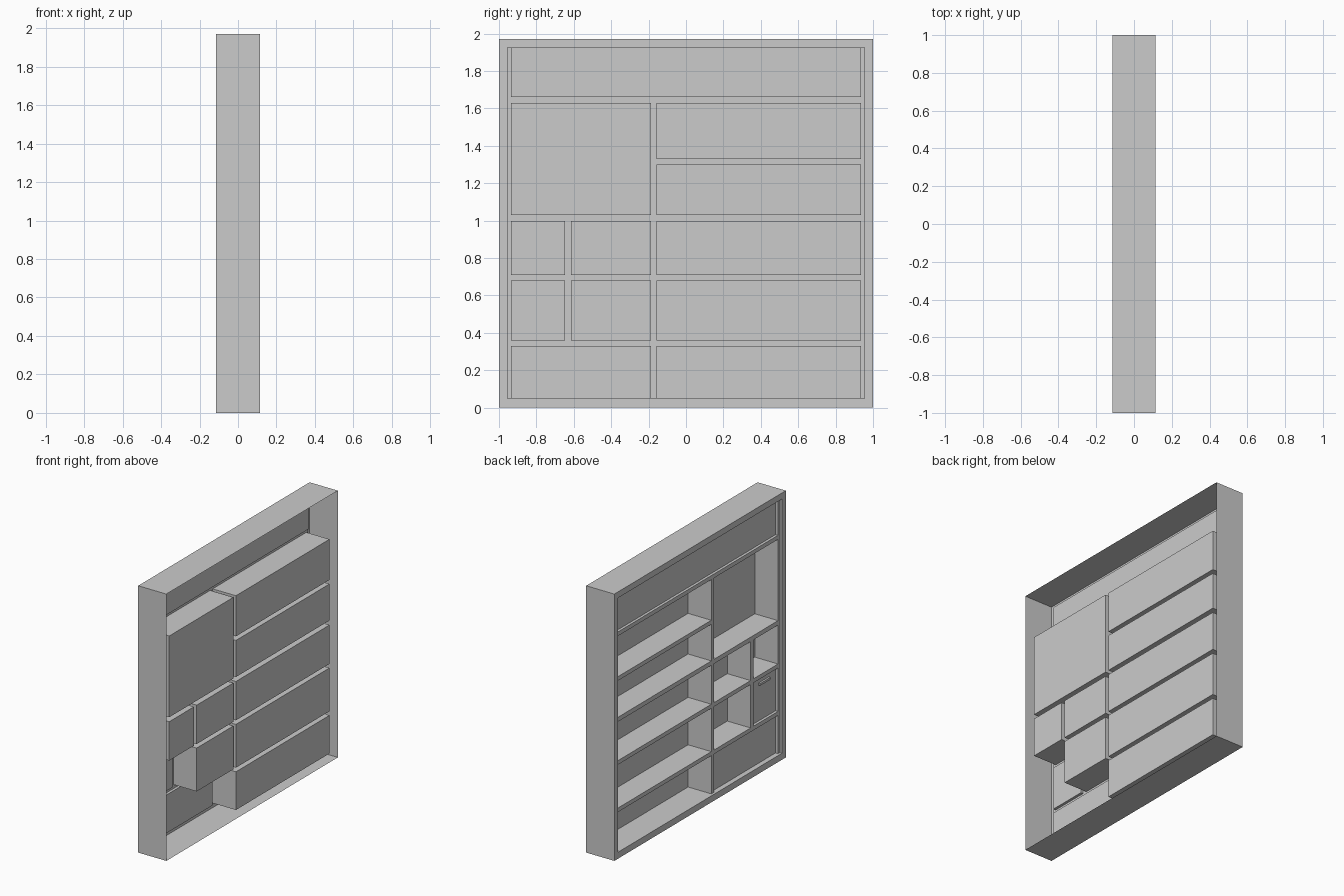
import bpy, bmesh
from mathutils import Vector

if "Cube" in bpy.data.objects:
    bpy.data.objects.remove(bpy.data.objects["Cube"])

XF, XG, XP, XB, XR = -0.115, -0.097, -0.077, 0.093, 0.115  # rim, grid, panel, tray back, frame rear
OUTER = (-1.0, 1.0, 0.0, 1.97)
INNER = (-0.957, 0.957, 0.048, 1.925)

def quad(bm, pts, want):
    """Add a face whose normal agrees with the wanted direction."""
    a, b, c = (Vector(p) for p in pts[:3])
    if (b - a).cross(c - b).dot(Vector(want)) < 0:
        pts = pts[::-1]
    bm.faces.new([bm.verts.new(p) for p in pts])

def rect(bm, r, x):
    y0, y1, z0, z1 = r
    quad(bm, [(x, y0, z0), (x, y1, z0), (x, y1, z1), (x, y0, z1)], (-1, 0, 0))

def tube(bm, r, x0, x1, sign):
    """Four walls of a rectangular sleeve; sign 1 faces outward, -1 inward."""
    y0, y1, z0, z1 = r
    for y, s in ((y0, -1), (y1, 1)):
        quad(bm, [(x0, y, z0), (x1, y, z0), (x1, y, z1), (x0, y, z1)], (0, s * sign, 0))
    for z, s in ((z0, -1), (z1, 1)):
        quad(bm, [(x0, y0, z), (x1, y0, z), (x1, y1, z), (x0, y1, z)], (0, 0, s * sign))

def holed(bm, r, holes, x):
    """Flat sheet with rectangular openings."""
    ys = sorted({r[0], r[1], *[v for h in holes for v in h[:2]]})
    zs = sorted({r[2], r[3], *[v for h in holes for v in h[2:]]})
    for y0, y1 in zip(ys, ys[1:]):
        for z0, z1 in zip(zs, zs[1:]):
            cy, cz = (y0 + y1) / 2, (z0 + z1) / 2
            if not any(h[0] < cy < h[1] and h[2] < cz < h[3] for h in holes):
                rect(bm, (y0, y1, z0, z1), x)

def finish(bm, name):
    bmesh.ops.remove_doubles(bm, verts=bm.verts, dist=1e-5)
    bmesh.ops.dissolve_limit(bm, angle_limit=0.01, verts=bm.verts, edges=bm.edges)
    me = bpy.data.meshes.new(name)
    bm.to_mesh(me)
    bm.free()
    bpy.context.collection.objects.link(bpy.data.objects.new(name, me))

# Compartment layout (y0, y1, z0, z1)
ROWS = [(INNER[2], 0.33), (0.36, 0.68), (0.71, 0.997), (1.03, 1.30), (1.33, 1.63)]
trays = [(-0.157, 0.935, *z) for z in ROWS]
trays += [(-0.615, -0.187, *ROWS[1]), (-0.615, -0.187, *ROWS[2]),
          (-0.935, -0.647, *ROWS[2]), (-0.935, -0.187, 1.03, 1.63)]
panels = {"top_panel": (-0.935, 0.935, 1.66, INNER[3]),
          "bottom_panel": (-0.935, -0.187, *ROWS[0]),
          "drawer_front": (-0.935, -0.647, *ROWS[1])}

# Outer casing: open at the rear, with front rim and inner lip
bm = bmesh.new()
tube(bm, OUTER, XF, XR, 1)
holed(bm, OUTER, [INNER], XF)
tube(bm, INNER, XF, XG, -1)
finish(bm, "outer_frame")

# Shelf edges and uprights seen from the front
bm = bmesh.new()
holed(bm, INNER, trays + list(panels.values()), XG)
finish(bm, "shelf_grid")

# Deep open compartments
for i, t in enumerate(trays):
    bm = bmesh.new()
    tube(bm, t, XG, XB, -1)
    rect(bm, t, XB)
    finish(bm, f"compartment_{i + 1}")

# Shallow closed fronts
for name, p in panels.items():
    bm = bmesh.new()
    tube(bm, p, XG, XP, -1)
    rect(bm, p, XP)
    finish(bm, name)

# Drawer handle
bpy.ops.mesh.primitive_cube_add(size=1, location=(XP - 0.007, -0.795, 0.632))
handle = bpy.context.object
handle.name = "drawer_handle"
handle.scale = (0.014, 0.12, 0.016)
